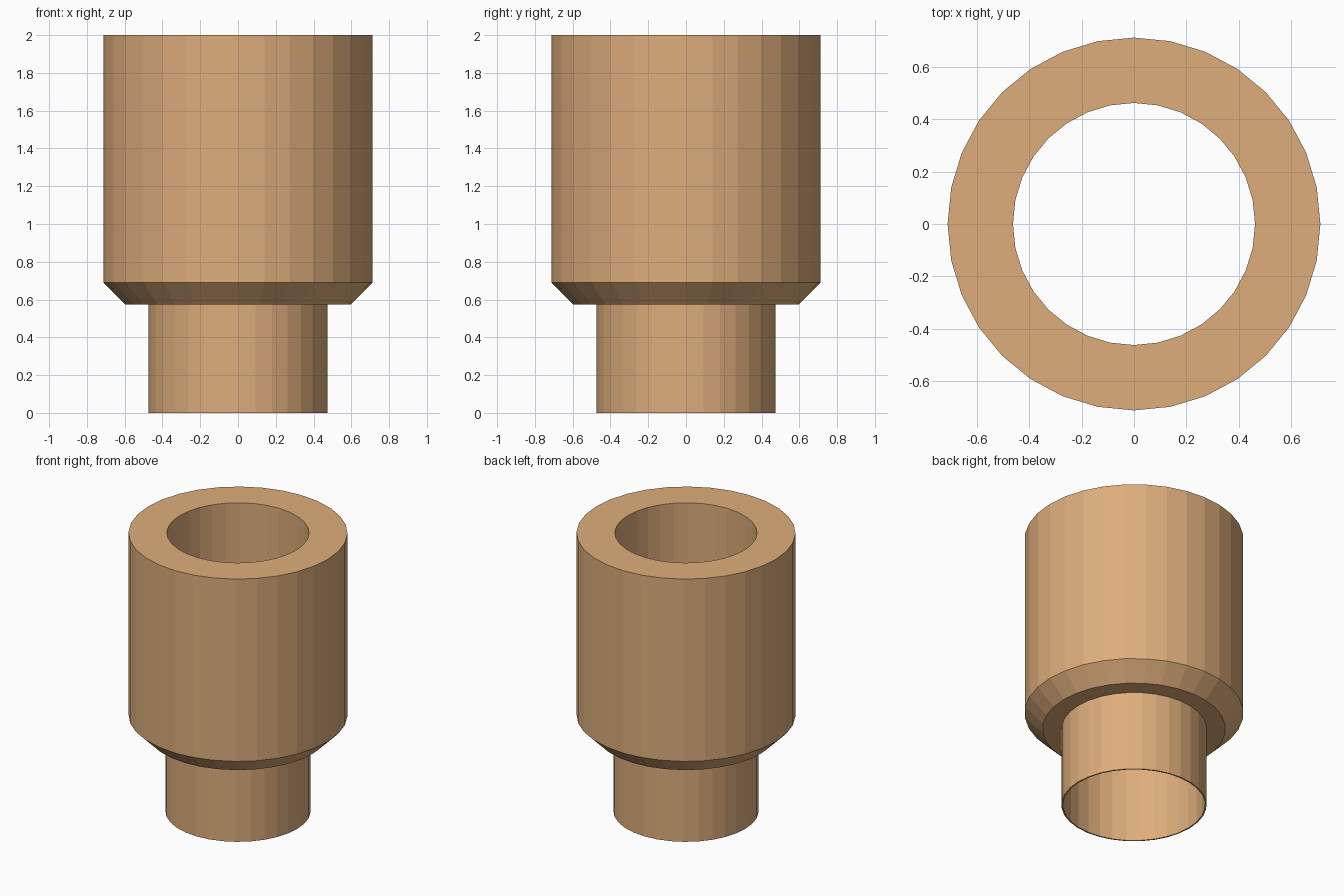
import bpy, bmesh, math

if "Cube" in bpy.data.objects:
    bpy.data.objects.remove(bpy.data.objects["Cube"])

SIDES = 32
mat = bpy.data.materials.new("tan")
mat.diffuse_color = (0.73, 0.42, 0.2, 1)
mat.use_nodes = True
mat.node_tree.nodes["Principled BSDF"].inputs["Base Color"].default_value = mat.diffuse_color


def lathe(name, profile):
    """Revolve a closed (radius, height) profile around z."""
    bm = bmesh.new()
    rings = []
    for i in range(SIDES):
        a = 2 * math.pi * i / SIDES
        rings.append([bm.verts.new((r * math.cos(a), r * math.sin(a), z)) for r, z in profile])
    n = len(profile)
    for i in range(SIDES):
        a, b = rings[i], rings[(i + 1) % SIDES]
        for j in range(n):
            k = (j + 1) % n
            bm.faces.new((a[j], b[j], b[k], a[k]))
    bmesh.ops.recalc_face_normals(bm, faces=bm.faces)
    mesh = bpy.data.meshes.new(name)
    bm.to_mesh(mesh)
    bm.free()
    mesh.materials.append(mat)
    obj = bpy.data.objects.new(name, mesh)
    bpy.context.collection.objects.link(obj)
    return obj


# Thick collar with chamfered shoulder, thin lower spigot and a straight through bore
lathe("stepped_sleeve", [
    (0.463, 0.0), (0.473, 0.0),        # spigot rim
    (0.473, 0.573), (0.596, 0.573),    # shoulder
    (0.713, 0.69), (0.713, 2.0),       # chamfer and collar wall
    (0.463, 2.0),                      # top rim, then down the bore
])
